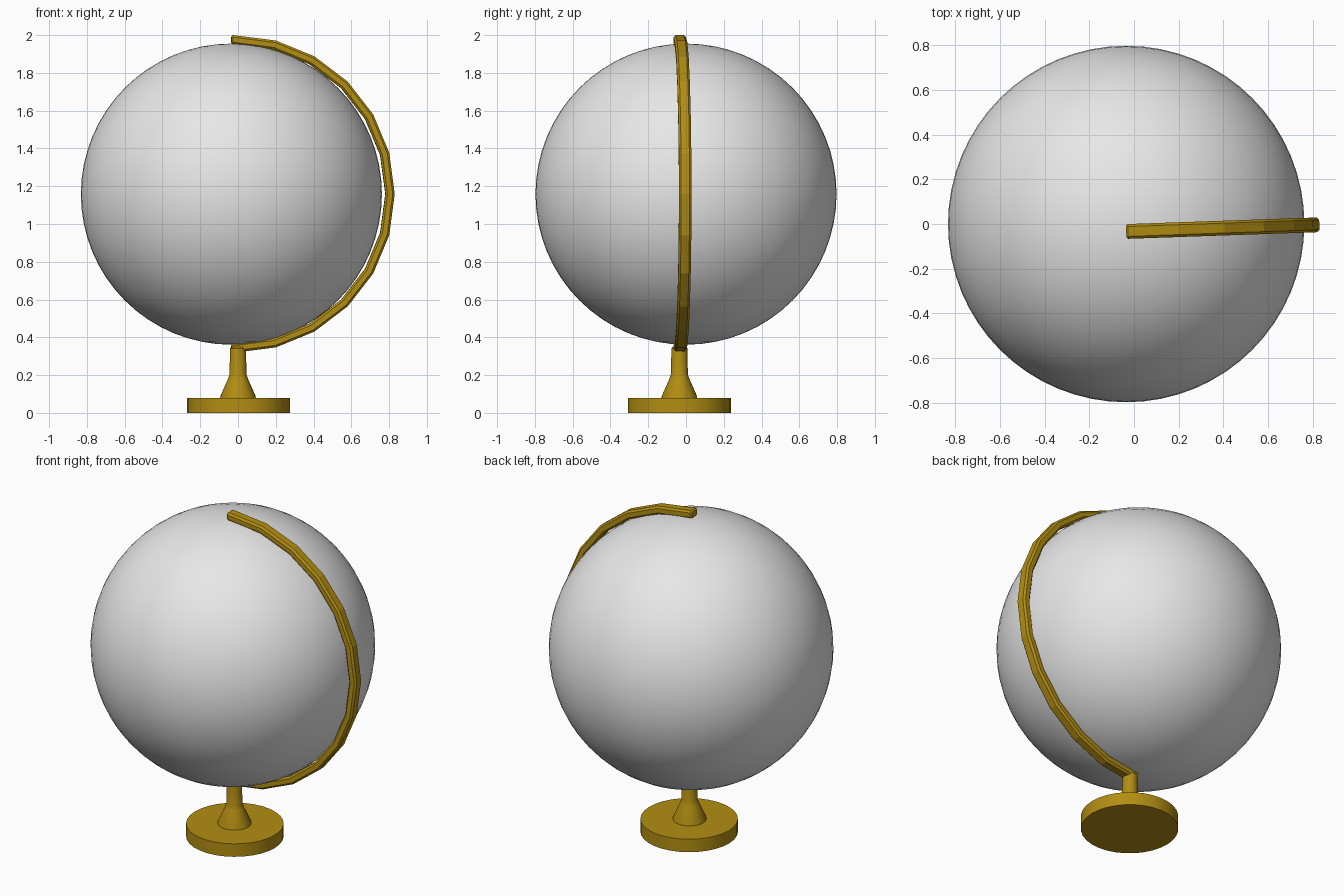
import bpy, bmesh, math
from mathutils import Matrix

old = bpy.data.objects.get("Cube")
if old:
    bpy.data.objects.remove(old, do_unlink=True)


def material(name, rgb, rough, metal=0.0):
    m = bpy.data.materials.new(name)
    m.use_nodes = True
    m.diffuse_color = (*rgb, 1)
    b = m.node_tree.nodes["Principled BSDF"]
    b.inputs["Base Color"].default_value = (*rgb, 1)
    b.inputs["Roughness"].default_value = rough
    b.inputs["Metallic"].default_value = metal
    return m


grey = material("light grey", (0.8, 0.8, 0.8), 0.5)
gold = material("dark gold", (0.45, 0.27, 0.006), 0.5)


def finish(bm, name, mat, loc, angle):
    """Turn a bmesh into a named, coloured object with sharp edges kept."""
    bmesh.ops.recalc_face_normals(bm, faces=bm.faces)
    me = bpy.data.meshes.new(name)
    bm.to_mesh(me)
    bm.free()
    me.materials.append(mat)
    ob = bpy.data.objects.new(name, me)
    ob.location = loc
    bpy.context.collection.objects.link(ob)
    bpy.ops.object.select_all(action='DESELECT')
    ob.select_set(True)
    bpy.context.view_layer.objects.active = ob
    bpy.ops.object.shade_smooth_by_angle(angle=math.radians(angle))
    return ob


def skin(bm, rings):
    """Join a row of closed rings of points and cap both ends."""
    rows = [[bm.verts.new(p) for p in r] for r in rings]
    n = len(rows[0])
    for a, b in zip(rows, rows[1:]):
        for i in range(n):
            j = (i + 1) % n
            bm.faces.new((a[i], a[j], b[j], b[i]))
    bm.faces.new(rows[0])
    bm.faces.new(rows[-1])


def turned(name, profile, loc, n=32):
    """Lathe a (radius, height) profile about the vertical axis."""
    bm = bmesh.new()
    skin(bm, [[(r * math.cos(math.tau * i / n), r * math.sin(math.tau * i / n), z)
               for i in range(n)] for r, z in profile])
    return finish(bm, name, gold, loc, 25)


# Globe ball
bm = bmesh.new()
bmesh.ops.create_uvsphere(bm, u_segments=64, v_segments=32, radius=0.797)
finish(bm, "globe_ball", grey, (-0.035, 0, 1.158), 30)

# Round foot and flared stem
turned("base_disc", [(0.273, 0), (0.273, 0.08)], (0.003, -0.035, 0))
turned("stem", [(0.095, 0.075), (0.093, 0.09), (0.053, 0.18), (0.045, 0.205),
                (0.042, 0.342), (0.036, 0.35)], (0.0, -0.035, 0))

# Half-circle arm: chamfered bar swept in 15 degree steps
HW, HT, CH = 0.033, 0.0245, 0.011     # half width, half thickness, chamfer
RX, RZ = 0.825, 0.8165                # centre-line radii


def bar_ring(t, push=0.0, scale=1.0):
    """Cross-section at angle t from the top, moved along the arm by push."""
    section = [(HW, HT - CH), (HW - CH, HT), (CH - HW, HT), (-HW, HT - CH),
               (-HW, CH - HT), (CH - HW, -HT), (HW - CH, -HT), (HW, CH - HT)]
    return [((RX + v * scale) * math.sin(t) + push * math.cos(t), u * scale,
             (RZ + v * scale) * math.cos(t) - push * math.sin(t)) for u, v in section]


rings = [bar_ring(0, -0.015, 0.75), bar_ring(0, -0.007)]
rings += [bar_ring(math.radians(15 * k)) for k in range(1, 12)]
rings += [bar_ring(math.pi, 0.007), bar_ring(math.pi, 0.015, 0.75)]
bm = bmesh.new()
skin(bm, rings)
bmesh.ops.rotate(bm, verts=bm.verts, cent=(0, 0, 0), matrix=Matrix.Rotation(math.radians(2), 3, 'Z'))
finish(bm, "meridian_arm", gold, (-0.02, -0.033, 1.159), 12)
